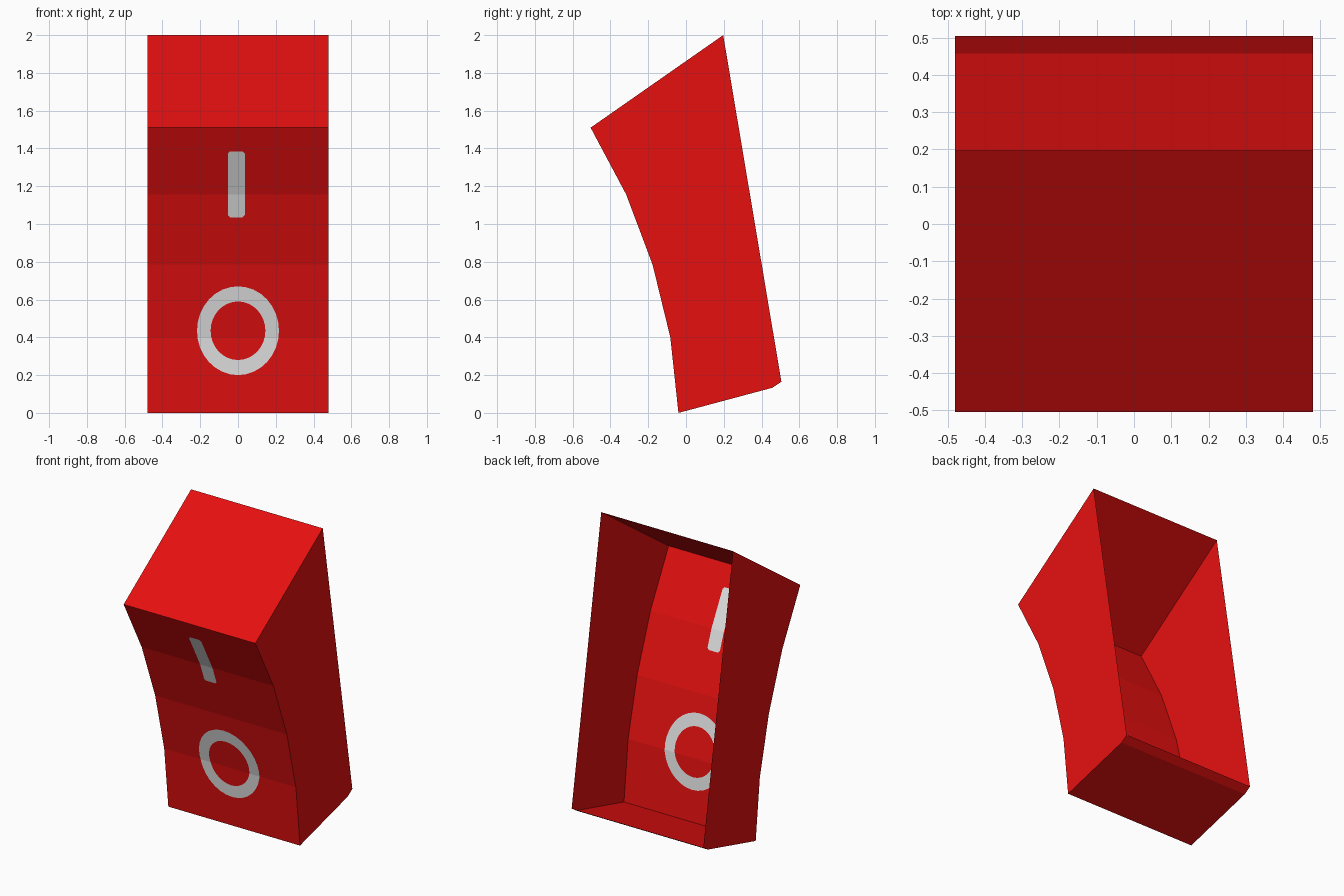
import bpy, bmesh, math
from mathutils import Vector
from mathutils.geometry import delaunay_2d_cdt

if "Cube" in bpy.data.objects:
    bpy.data.objects.remove(bpy.data.objects["Cube"])

HW = 0.48  # half width
# side profile (y, z): concave front from bottom to top, then top and bottom walls
FRONT = [(-0.04, 0.0), (-0.083, 0.40), (-0.177, 0.785), (-0.317, 1.157), (-0.505, 1.51)]
TOP_BACK = (0.197, 2.0)
BOTTOM = [(0.505, 0.165), (0.457, 0.133), FRONT[0]]


def material(name, rgb):
    m = bpy.data.materials.new(name)
    m.diffuse_color = (*rgb, 1.0)
    m.use_nodes = True
    m.node_tree.nodes["Principled BSDF"].inputs["Base Color"].default_value = m.diffuse_color
    return m


def front_y(z):
    for (y0, z0), (y1, z1) in zip(FRONT, FRONT[1:]):
        if z <= z1 + 1e-6:
            return y0 + (y1 - y0) * (z - z0) / (z1 - z0)
    return FRONT[-1][0]


def ellipse(rx, rz, cz, n=32):
    return [(rx * math.cos(2 * math.pi * i / n), cz + rz * math.sin(2 * math.pi * i / n))
            for i in range(n)]


def inside(p, loop):
    hit = False
    for (x0, z0), (x1, z1) in zip(loop, loop[1:] + loop[:1]):
        if (z0 > p[1]) != (z1 > p[1]) and p[0] < x0 + (x1 - x0) * (p[1] - z0) / (z1 - z0):
            hit = not hit
    return hit


# outlines of the painted marks in x, z
ring_out = ellipse(0.217, 0.235, 0.435)
ring_in = ellipse(0.145, 0.155, 0.435)
l, r, b, t, c = -0.054, 0.036, 1.035, 1.385, 0.012
bar = [(l + c, b), (r - c, b), (r, b + c), (r, t - c),
       (r - c, t), (l + c, t), (l, t - c), (l, b + c)]

# flat layout of the front: creases, outline and marks
pts, edges = [], []
for i, (_, z) in enumerate(FRONT):
    pts += [(-HW, z), (HW, z)]
    edges.append((2 * i, 2 * i + 1))
    if i:
        edges += [(2 * i - 2, 2 * i), (2 * i - 1, 2 * i + 1)]
for loop in (ring_out, ring_in, bar):
    s, n = len(pts), len(loop)
    pts += loop
    edges += [(s + i, s + (i + 1) % n) for i in range(n)]
flat, _, tris, *_ = delaunay_2d_cdt([Vector(p) for p in pts], edges, [], 0, 1e-5)

# front panel with the marks cut in, bent to the profile
bm = bmesh.new()
verts = [bm.verts.new((p.x, front_y(p.y), p.y)) for p in flat]
for tri in tris:
    mid = sum((flat[i] for i in tri), Vector((0, 0))) / len(tri)
    f = bm.faces.new([verts[i] for i in tri])
    ring = inside(mid, ring_out) and not inside(mid, ring_in)
    f.material_index = 1 if ring or inside(mid, bar) else 0


def face(coords):
    bm.faces.new([bm.verts.new(p) for p in coords])


# top and bottom walls; the back stays open
for (y0, z0), (y1, z1) in [*zip(BOTTOM, BOTTOM[1:]), (FRONT[-1], TOP_BACK)]:
    face([(-HW, y0, z0), (HW, y0, z0), (HW, y1, z1), (-HW, y1, z1)])

# side walls
side = FRONT + [TOP_BACK] + BOTTOM[:2]
face([(-HW, y, z) for y, z in side])
face([(HW, y, z) for y, z in reversed(side)])

bmesh.ops.remove_doubles(bm, verts=bm.verts[:], dist=1e-4)
mesh = bpy.data.meshes.new("rocker_switch_cap")
bm.to_mesh(mesh)
bm.free()
mesh.materials.append(material("red plastic", (0.8, 0.005, 0.005)))
mesh.materials.append(material("white marking", (0.8, 0.8, 0.8)))
bpy.context.collection.objects.link(bpy.data.objects.new("rocker_switch_cap", mesh))
